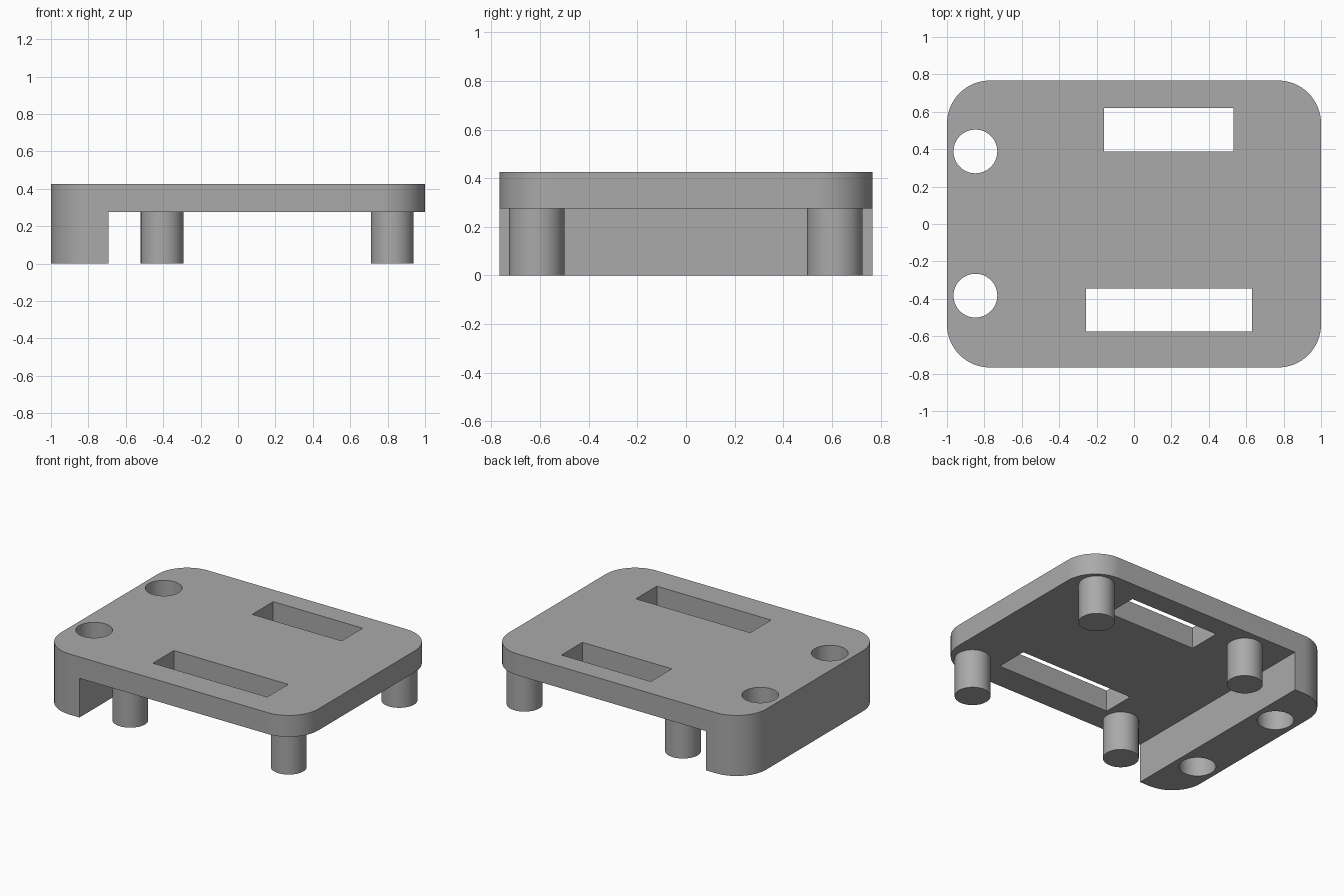
import bpy, bmesh, math

cube = bpy.data.objects.get("Cube")
if cube:
    bpy.data.objects.remove(cube, do_unlink=True)

HALF_Y, TOP, UNDERSIDE = 0.767, 0.425, 0.275
CORNER, HOLE_R, LEG_R = 0.23, 0.117, 0.114

grey = bpy.data.materials.new("plain grey")
grey.use_nodes = True
grey.diffuse_color = (0.4, 0.4, 0.4, 1)
grey.node_tree.nodes["Principled BSDF"].inputs["Base Color"].default_value = grey.diffuse_color


def prism(name, outline, z0, z1):
    """Extrude a flat outline between two heights."""
    bm = bmesh.new()
    face = bm.faces.new([bm.verts.new((x, y, z0)) for x, y in outline])
    top = bmesh.ops.extrude_face_region(bm, geom=[face])["geom"]
    verts = [v for v in top if isinstance(v, bmesh.types.BMVert)]
    bmesh.ops.translate(bm, vec=(0, 0, z1 - z0), verts=verts)
    bmesh.ops.recalc_face_normals(bm, faces=bm.faces)
    mesh = bpy.data.meshes.new(name)
    bm.to_mesh(mesh)
    bm.free()
    mesh.materials.append(grey)
    obj = bpy.data.objects.new(name, mesh)
    bpy.context.collection.objects.link(obj)
    return obj


def arc(cx, cy, r, start, sweep, steps):
    angles = [math.radians(start + sweep * i / steps) for i in range(steps + 1)]
    return [(cx + r * math.cos(a), cy + r * math.sin(a)) for a in angles]


def circle(cx, cy, r):
    return arc(cx, cy, r, 0, 360, 64)[:-1]


def box(x0, x1, y0, y1):
    return [(x0, y0), (x1, y0), (x1, y1), (x0, y1)]


def smooth(obj):
    bpy.ops.object.select_all(action="DESELECT")
    obj.select_set(True)
    bpy.context.view_layer.objects.active = obj
    bpy.ops.object.shade_smooth_by_angle(angle=math.radians(30))


# Rounded slab, later relieved underneath to leave a thick end block
outline = []
for i, (sx, sy) in enumerate([(1, 1), (-1, 1), (-1, -1), (1, -1)]):
    outline += arc(sx * (1 - CORNER), sy * (HALF_Y - CORNER), CORNER, 90 * i, 90, 16)
body = prism("base_plate", outline, 0, TOP)

# Underside relief, two slots and two mounting holes
cutters = [
    prism("underside_cutter", box(-0.693, 1.2, -1, 1), -0.2, UNDERSIDE),
    prism("front_slot_cutter", box(-0.257, 0.63, -0.576, -0.344), -0.1, 0.6),
    prism("back_slot_cutter", box(-0.161, 0.533, 0.387, 0.62), -0.1, 0.6),
    prism("front_hole_cutter", circle(-0.848, -0.383, HOLE_R), -0.1, 0.6),
    prism("back_hole_cutter", circle(-0.848, 0.388, HOLE_R), -0.1, 0.6),
]
bpy.context.view_layer.objects.active = body
for cutter in cutters:
    mod = body.modifiers.new(cutter.name, "BOOLEAN")
    mod.operation, mod.solver, mod.object = "DIFFERENCE", "EXACT", cutter
    bpy.ops.object.modifier_apply(modifier=mod.name)
    bpy.data.objects.remove(cutter, do_unlink=True)
smooth(body)

# Four round legs
for side, y in (("front", -0.614), ("back", 0.612)):
    for end, x in (("right", -0.406), ("left", 0.824)):
        smooth(prism(f"{side}_{end}_leg", circle(x, y, LEG_R), 0, UNDERSIDE + 0.01))
